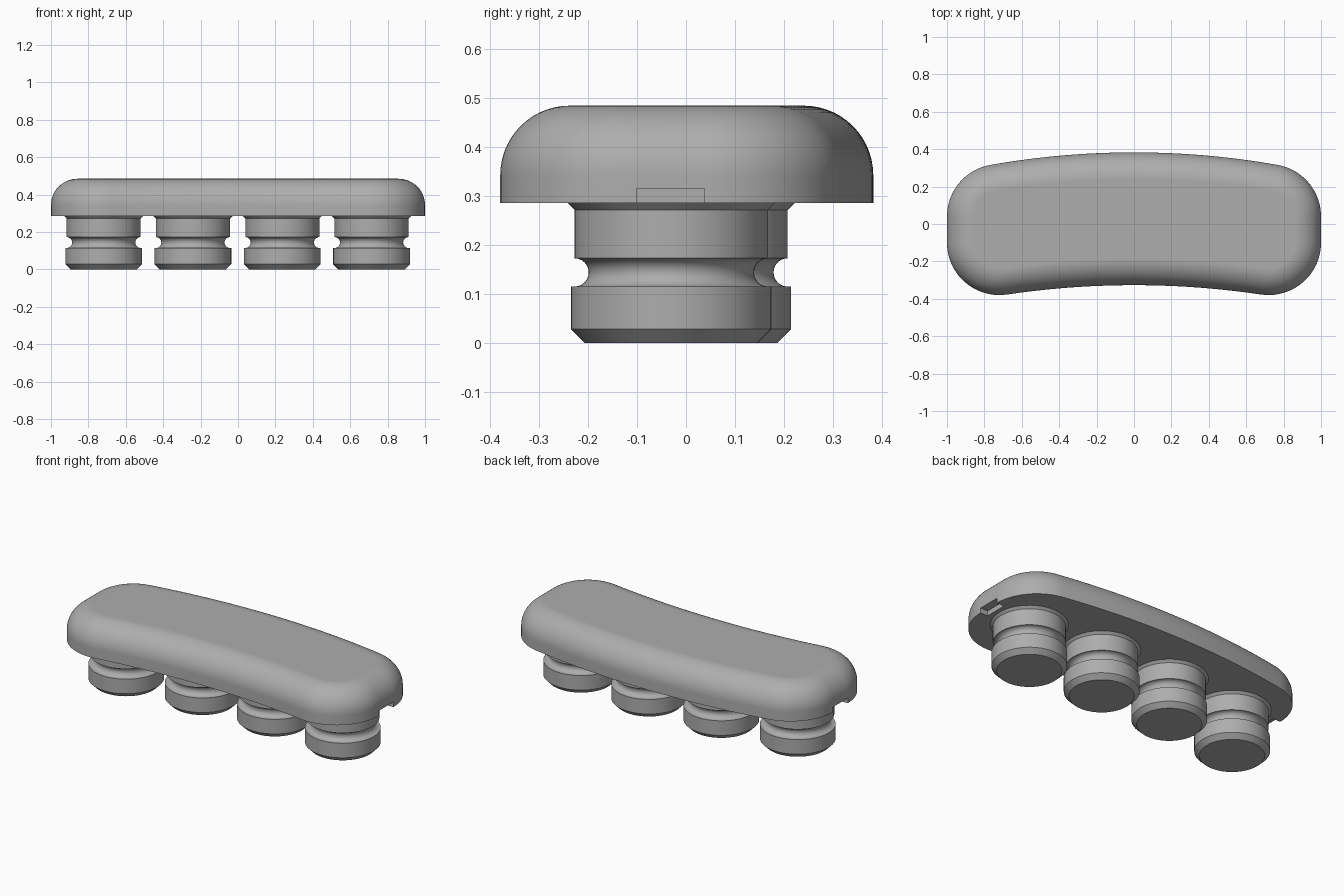
import bpy, bmesh
from math import sin, cos, pi, atan2, radians
from mathutils import Vector

default = bpy.data.objects.get("Cube")
if default:
    bpy.data.objects.remove(default, do_unlink=True)

grey = bpy.data.materials.new("mid grey")
grey.use_nodes = True
COLOUR = (0.42, 0.42, 0.42, 1)
grey.diffuse_color = COLOUR
grey.node_tree.nodes["Principled BSDF"].inputs["Base Color"].default_value = COLOUR


def make_object(name, bm):
    bmesh.ops.recalc_face_normals(bm, faces=bm.faces)
    mesh = bpy.data.meshes.new(name)
    bm.to_mesh(mesh)
    bm.free()
    mesh.materials.append(grey)
    ob = bpy.data.objects.new(name, mesh)
    bpy.context.collection.objects.link(ob)
    return ob


def activate(ob):
    bpy.ops.object.select_all(action='DESELECT')
    ob.select_set(True)
    bpy.context.view_layer.objects.active = ob


def finish(ob):
    activate(ob)
    bpy.ops.object.shade_smooth_by_angle(angle=radians(25))
    ob.modifiers.new("flat_normals", 'WEIGHTED_NORMAL').keep_sharp = True


def loft(rings):
    """Skin closed rings of points and cap both ends."""
    bm = bmesh.new()
    loops = [[bm.verts.new(p) for p in ring] for ring in rings]
    n = len(loops[0])
    for a, b in zip(loops, loops[1:]):
        for i in range(n):
            j = (i + 1) % n
            bm.faces.new((a[i], a[j], b[j], b[i]))
    bm.faces.new(loops[0])
    bm.faces.new(loops[-1])
    return bm


# Plan outline: bowed back and front arcs joined by tangent corner arcs
CORNER, CX, BACK_Y, FRONT_Y = 0.28, 0.72, 0.04, -0.10
BACK_MID, FRONT_MID = 0.383, -0.327


def arc_centre(corner_y, mid, side):
    """Height of the centre of the long arc touching both corner circles."""
    k = mid - side * CORNER
    return (k * k - CX * CX - corner_y * corner_y) / (2 * (k - corner_y))


back_c = arc_centre(BACK_Y, BACK_MID, 1)
front_c = arc_centre(FRONT_Y, FRONT_MID, -1)
back_a = atan2(CX, BACK_Y - back_c)
front_a = atan2(CX, FRONT_Y - front_c)
outline = []          # pairs of point and outward normal


def add_arc(x, y, r, start, end, steps, side=1, skip=0):
    for i in range(skip, steps + 1 - skip):
        t = start + (end - start) * i / steps
        d = Vector((cos(t), sin(t)))
        outline.append((Vector((x, y)) + d * r, d * side))


add_arc(CX, FRONT_Y, CORNER, -pi / 2 - front_a, 0, 20)
add_arc(CX, BACK_Y, CORNER, 0, pi / 2 - back_a, 18)
add_arc(0, back_c, BACK_MID - back_c, pi / 2 - back_a, pi / 2 + back_a, 28, 1, 1)
add_arc(-CX, BACK_Y, CORNER, pi / 2 + back_a, pi, 18)
add_arc(-CX, FRONT_Y, CORNER, pi, 3 * pi / 2 + front_a, 20)
add_arc(0, front_c, FRONT_MID - front_c, pi / 2 + front_a, pi / 2 - front_a, 28, -1, 1)

# Cap body: straight wall with a large rounded top edge
BASE, TOP, FILLET = 0.286, 0.485, 0.142
levels = [(0, BASE)]
for i in range(15):
    t = pi / 2 * i / 14
    levels.append((FILLET * (1 - cos(t)), TOP - FILLET + FILLET * sin(t)))
cap = make_object("cap", loft(
    [[(*(p - n * inset), z) for p, n in outline] for inset, z in levels]))

# Pry notch under each end of the cap
for side in (-1, 1):
    bm = bmesh.new()
    bmesh.ops.create_cube(bm, size=1)
    bmesh.ops.scale(bm, vec=(0.1, 0.138, 0.06), verts=bm.verts)
    bmesh.ops.translate(bm, vec=(side, -0.031, BASE), verts=bm.verts)
    cutter = make_object("notch_cutter", bm)
    cutter.hide_render = True
    cut = cap.modifiers.new("notch", 'BOOLEAN')
    cut.operation = 'DIFFERENCE'
    cut.solver = 'EXACT'
    cut.object = cutter
    activate(cap)
    bpy.ops.object.modifier_apply(modifier=cut.name)
    bpy.data.objects.remove(cutter, do_unlink=True)
finish(cap)

# Grooved plugs: chamfered foot, round groove, neck and flared collar
GROOVE_R, GROOVE_Z, NECK = 0.029, 0.144, 0.198
profile = [(0.177, 0), (0.205, 0.028), (0.205, GROOVE_Z - GROOVE_R)]
for i in range(13):
    t = -pi / 2 + pi * i / 12
    profile.append((NECK - GROOVE_R * cos(t), GROOVE_Z + GROOVE_R * sin(t)))
profile += [(NECK, 0.272), (0.212, BASE), (0.212, BASE + 0.002)]
SEGMENTS = 64
plugs = (("right_outer_plug", -0.718, -0.03), ("right_inner_plug", -0.241, 0.01),
         ("left_inner_plug", 0.237, 0.01), ("left_outer_plug", 0.714, -0.03))
for name, x, y in plugs:
    rings = [[(r * cos(2 * pi * i / SEGMENTS), r * sin(2 * pi * i / SEGMENTS), z)
              for i in range(SEGMENTS)] for r, z in profile]
    plug = make_object(name, loft(rings))
    plug.location = (x, y, 0)
    finish(plug)
